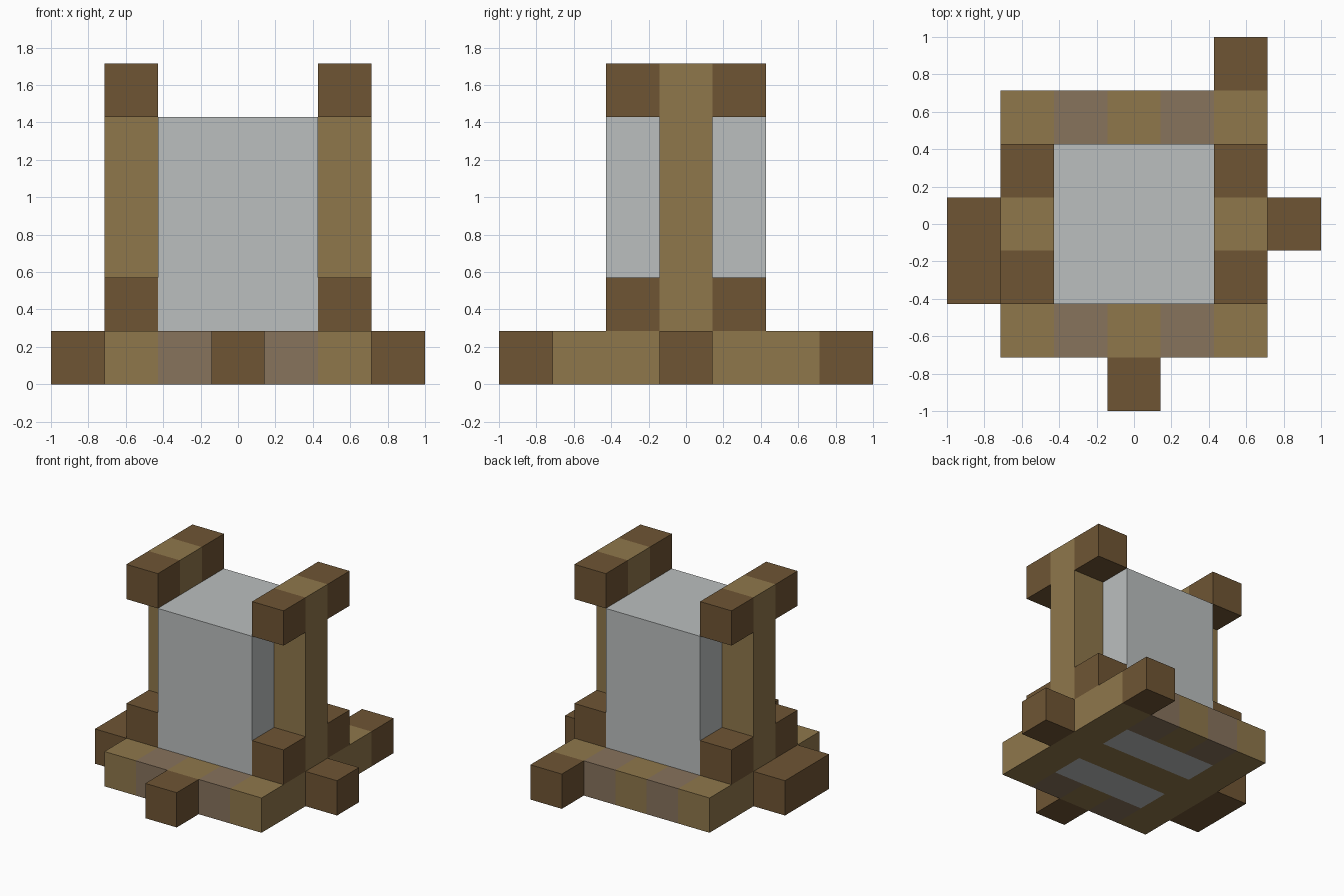
import bpy
import bmesh
from mathutils import Matrix, Vector

cube = bpy.data.objects.get("Cube")
if cube:
    bpy.data.objects.remove(cube, do_unlink=True)

U = 2 / 7  # edge length of one block


def linear(c):
    c /= 255
    return c / 12.92 if c <= 0.04045 else ((c + 0.055) / 1.055) ** 2.4


def material(name, r, g, b):
    mat = bpy.data.materials.new(name)
    colour = (linear(r), linear(g), linear(b), 1)
    mat.diffuse_color = colour
    mat.use_nodes = True
    bsdf = mat.node_tree.nodes["Principled BSDF"]
    bsdf.inputs["Base Color"].default_value = colour
    bsdf.inputs["Roughness"].default_value = 0.9
    return mat


tan = material("tan wood", 143, 119, 75)
dark = material("dark wood", 111, 85, 52)
dusty = material("dusty wood", 135, 115, 92)
stone = material("pale stone", 187, 191, 191)


def blocks(name, mat, low, high):
    """Box filling the block cells low..high; x and y count from the centre."""
    a = Vector((low[0] - 0.5, low[1] - 0.5, low[2])) * U
    b = Vector((high[0] + 0.5, high[1] + 0.5, high[2] + 1)) * U
    bm = bmesh.new()
    bmesh.ops.create_cube(bm, size=1, matrix=Matrix.Translation((a + b) / 2)
                          @ Matrix.Diagonal((*(b - a), 1)))
    mesh = bpy.data.meshes.new(name)
    bm.to_mesh(mesh)
    bm.free()
    mesh.materials.append(mat)
    obj = bpy.data.objects.new(name, mesh)
    bpy.context.collection.objects.link(obj)
    return obj


# Stone core standing on the base
blocks("stone_core", stone, (-1, -1, 1), (1, 1, 4))

# Base: side beams, middle beam and stone infill
blocks("base_middle_beam", tan, (-1, 0, 0), (1, 0, 0))
for side, s in (("left", 1), ("right", -1)):
    blocks(f"base_{side}_beam", tan, (2 * s, -2, 0), (2 * s, 2, 0))
for end, e in (("front", -1), ("back", 1)):
    blocks(f"base_{end}_infill", stone, (-1, e, 0), (1, e, 0))
    blocks(f"base_{end}_centre", tan, (0, 2 * e, 0), (0, 2 * e, 0))
    for side, s in (("left", 1), ("right", -1)):
        blocks(f"base_{end}_{side}_panel", dusty, (s, 2 * e, 0), (s, 2 * e, 0))

# Side pillars with dark feet and cap ends
for side, s in (("left", 1), ("right", -1)):
    x = 2 * s
    blocks(f"{side}_pillar", tan, (x, 0, 1), (x, 0, 5))
    for end, y in (("front", -1), ("back", 1)):
        blocks(f"{side}_{end}_foot", dark, (x, y, 1), (x, y, 1))
        blocks(f"{side}_{end}_cap", dark, (x, y, 5), (x, y, 5))

# Blocks jutting out around the base
blocks("front_stub", dark, (0, -3, 0), (0, -3, 0))
blocks("left_stub", dark, (3, 0, 0), (3, 0, 0))
blocks("back_stub", dark, (2, 3, 0), (2, 3, 0))
blocks("right_stub", dark, (-3, -1, 0), (-3, 0, 0))
